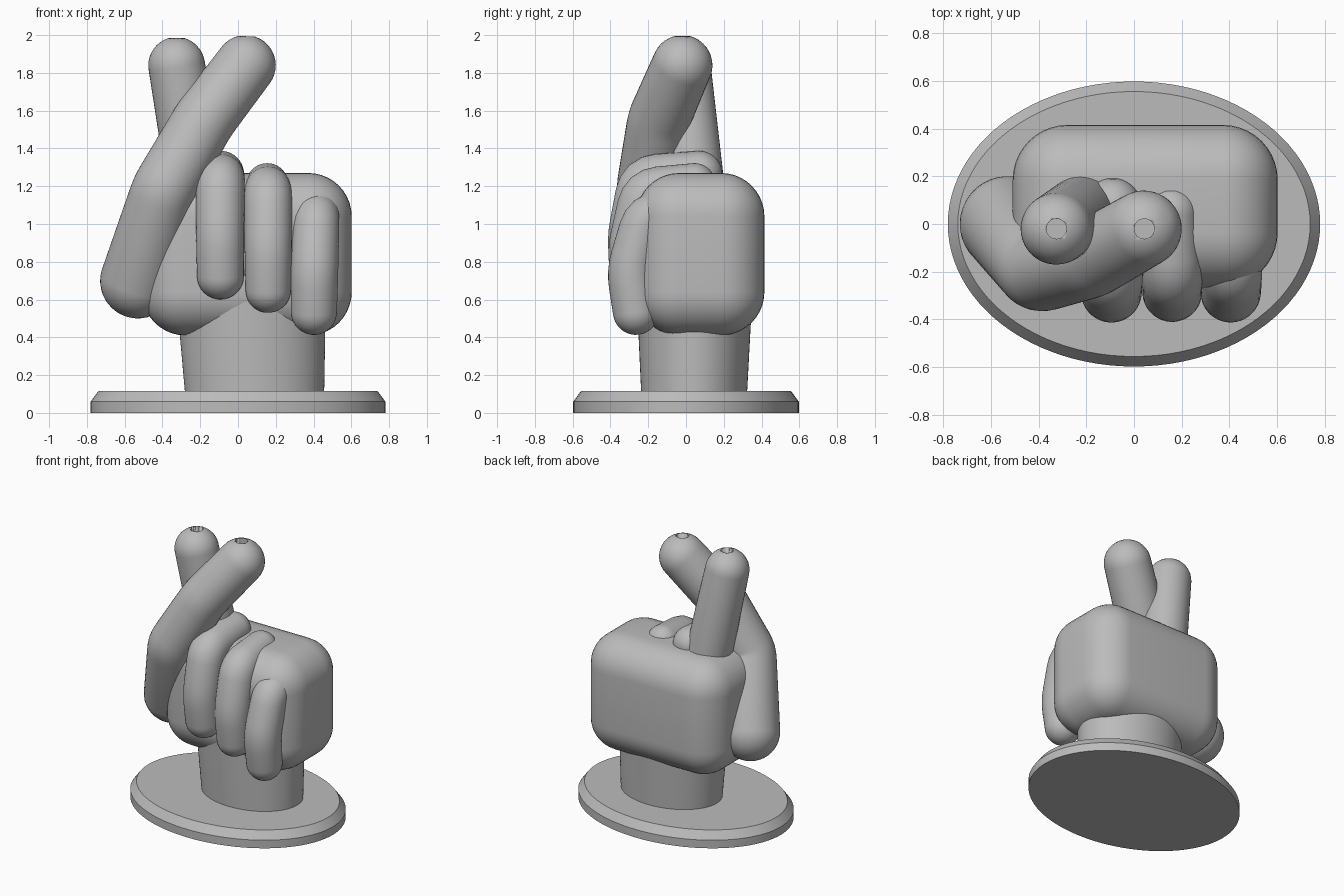
import bpy, bmesh, math
from mathutils import Vector, Matrix

if "Cube" in bpy.data.objects:
    bpy.data.objects.remove(bpy.data.objects["Cube"])

grey = bpy.data.materials.new("plain grey")
grey.use_nodes = True
COLOUR = (0.5, 0.5, 0.5, 1)
grey.diffuse_color = COLOUR
grey.node_tree.nodes["Principled BSDF"].inputs["Base Color"].default_value = COLOUR


def finish(name, bm, angle=35):
    bmesh.ops.recalc_face_normals(bm, faces=bm.faces)
    mesh = bpy.data.meshes.new(name)
    bm.to_mesh(mesh)
    bm.free()
    mesh.materials.append(grey)
    obj = bpy.data.objects.new(name, mesh)
    bpy.context.collection.objects.link(obj)
    bpy.ops.object.select_all(action="DESELECT")
    obj.select_set(True)
    bpy.context.view_layer.objects.active = obj
    bpy.ops.object.shade_smooth_by_angle(angle=math.radians(angle))
    return obj


def loft(bm, rings):
    """Skin a list of equal vertex rings and cap both ends."""
    n = len(rings[0])
    loops = [[bm.verts.new(p) for p in ring] for ring in rings]
    for a, b in zip(loops, loops[1:]):
        for i in range(n):
            j = (i + 1) % n
            bm.faces.new((a[i], a[j], b[j], b[i]))
    bm.faces.new(loops[0][::-1])
    bm.faces.new(loops[-1])


def ellipse_stack(name, levels, n=96):
    """Each level is (centre x, centre y, z, radius x, radius y)."""
    bm = bmesh.new()
    angles = [2 * math.pi * i / n for i in range(n)]
    loft(bm, [[Vector((x + rx * math.cos(a), y + ry * math.sin(a), z)) for a in angles]
              for x, y, z, rx, ry in levels])
    return finish(name, bm, 30)


def finger(name, joints, bend=0.05, n=40):
    """Round-ended tapering tube; each joint is (x, y, z, radius)."""
    pts = [Vector(j) for j in joints]
    path = [pts[0]]
    for a, b, c in zip(pts, pts[1:], pts[2:]):
        start = b + (a - b) * bend / (a - b).length
        end = b + (c - b) * bend / (c - b).length
        for k in range(5):
            t = k / 4
            path.append(start * (1 - t) ** 2 + b * 2 * t * (1 - t) + end * t * t)
    path.append(pts[-1])
    centres = [p.to_3d() for p in path]
    radii = [p.w for p in path]
    last = len(path) - 1
    tangents = [(centres[min(i + 1, last)] - centres[max(i - 1, 0)]).normalized()
                for i in range(last + 1)]

    # Hemispherical ends
    stations = []
    arc = [math.pi / 2 * k / 10 for k in range(10)]
    for a in arc[:0:-1]:
        stations.append((centres[0] - tangents[0] * radii[0] * math.sin(a),
                         tangents[0], radii[0] * math.cos(a)))
    stations += list(zip(centres, tangents, radii))
    for a in arc[1:]:
        stations.append((centres[-1] + tangents[-1] * radii[-1] * math.sin(a),
                         tangents[-1], radii[-1] * math.cos(a)))

    # Carry one frame along the path so the skin does not twist
    side = tangents[0].orthogonal().normalized()
    rings = []
    for c, t, r in stations:
        side = (side - t * side.dot(t)).normalized()
        up = t.cross(side)
        rings.append([c + (side * math.cos(2 * math.pi * i / n)
                           + up * math.sin(2 * math.pi * i / n)) * r for i in range(n)])
    bm = bmesh.new()
    loft(bm, rings)
    return finish(name, bm, 40)


def drill_tip(obj, x, y, depth=0.12):
    """Small upright hole in a fingertip."""
    bm = bmesh.new()
    bmesh.ops.create_cone(bm, cap_ends=True, segments=32, radius1=0.042, radius2=0.042,
                          depth=2 * depth, matrix=Matrix.Translation((x, y, 2.0)))
    cutter = finish(obj.name + "_hole_cutter", bm)
    cutter.hide_render = True
    cutter.hide_set(True)
    mod = obj.modifiers.new("tip hole", "BOOLEAN")
    mod.operation = "DIFFERENCE"
    mod.solver = "EXACT"
    mod.object = cutter


# Stand and wrist
ellipse_stack("base", [(0, 0, 0, 0.78, 0.597), (0, 0, 0.06, 0.78, 0.597),
                       (0, 0, 0.117, 0.738, 0.555)])
ellipse_stack("wrist", [(0.088, 0.043, 0.1, 0.368, 0.28), (0.07, 0.045, 0.6, 0.395, 0.305)])

# Palm: a heavily rounded block
bm = bmesh.new()
bmesh.ops.create_cube(bm, size=1, matrix=Matrix.Translation((0.047, 0.075, 0.84))
                      @ Matrix.Diagonal((1.11, 0.68, 0.86, 1)))
bmesh.ops.bevel(bm, geom=bm.edges[:], offset=0.23, segments=10, profile=0.5,
                affect="EDGES")
finish("palm", bm, 40)

# Crossed fingers
front = finger("front_crossed_finger", [(-0.53, 0, 0.7, 0.2), (-0.395, -0.2, 1.18, 0.17),
                                        (-0.18, -0.145, 1.55, 0.165), (0.04, -0.02, 1.84, 0.16)])
drill_tip(front, 0.043, -0.02)
rear = finger("rear_crossed_finger", [(-0.2, 0.055, 1.1, 0.16), (-0.325, -0.02, 1.84, 0.15)])
drill_tip(rear, -0.325, -0.02)

# Curled fingers: knuckle, upper bend, lower bend, tip
finger("middle_curled_finger", [(-0.09, 0.07, 1.265, 0.122), (-0.093, -0.23, 1.235, 0.13),
                                (-0.095, -0.292, 0.92, 0.127), (-0.093, -0.27, 0.725, 0.124)], 0.08)
finger("ring_curled_finger", [(0.155, 0.045, 1.21, 0.112), (0.16, -0.22, 1.17, 0.128),
                              (0.16, -0.292, 0.86, 0.125), (0.16, -0.27, 0.65, 0.12)], 0.08)
finger("little_curled_finger", [(0.415, -0.02, 1.06, 0.115), (0.415, -0.21, 1.05, 0.122),
                                (0.405, -0.295, 0.75, 0.126), (0.402, -0.265, 0.535, 0.122)], 0.08)
